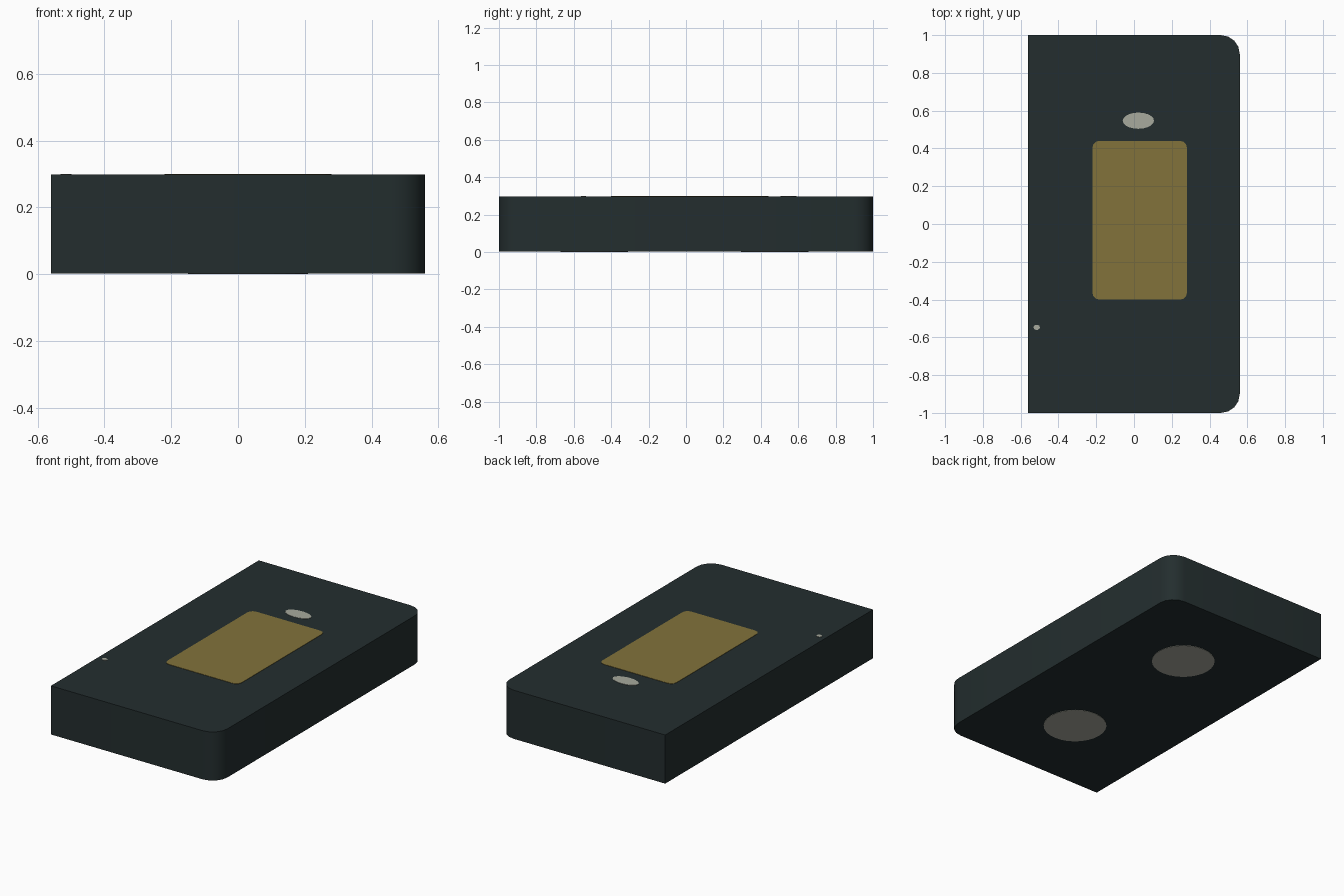
import bpy, bmesh, math

if "Cube" in bpy.data.objects:
    bpy.data.objects.remove(bpy.data.objects["Cube"])


def material(name, rgb):
    m = bpy.data.materials.new(name)
    m.diffuse_color = (*rgb, 1)
    m.use_nodes = True
    m.node_tree.nodes["Principled BSDF"].inputs["Base Color"].default_value = m.diffuse_color
    return m


dark = material("dark casing", (0.017, 0.027, 0.028))
gold = material("gold label", (0.225, 0.17, 0.043))
grey = material("light grey", (0.39, 0.40, 0.34))


def rounded_outline(x0, x1, y0, y1, radii, steps):
    """Counter-clockwise outline; radii start at the lower left corner."""
    corners = [(x0, y0, 1, 1), (x1, y0, -1, 1), (x1, y1, -1, -1), (x0, y1, 1, -1)]
    pts = []
    for i, ((x, y, sx, sy), r) in enumerate(zip(corners, radii)):
        if r == 0:
            pts.append((x, y))
            continue
        for k in range(steps + 1):
            a = math.pi * (1 + i / 2) + math.pi / 2 * k / steps
            pts.append((x + sx * r + r * math.cos(a), y + sy * r + r * math.sin(a)))
    return pts


def ellipse(cx, cy, rx, ry, n):
    return [(cx + rx * math.cos(2 * math.pi * i / n),
             cy + ry * math.sin(2 * math.pi * i / n)) for i in range(n)]


def slab(name, outline, z0, z1, mat):
    bm = bmesh.new()
    low = [bm.verts.new((x, y, z0)) for x, y in outline]
    high = [bm.verts.new((x, y, z1)) for x, y in outline]
    bm.faces.new(low[::-1])
    bm.faces.new(high)
    n = len(outline)
    for i in range(n):
        j = (i + 1) % n
        bm.faces.new((low[i], low[j], high[j], high[i]))
    me = bpy.data.meshes.new(name)
    bm.to_mesh(me)
    bm.free()
    me.materials.append(mat)
    ob = bpy.data.objects.new(name, me)
    bpy.context.collection.objects.link(ob)
    return ob


T = 0.002  # plate thickness

# Casing, rounded on the two right-hand corners only
casing = slab("casing", rounded_outline(-0.56, 0.56, -1, 1, (0, 0.1, 0.1, 0), 4),
              T, 0.3 - T, dark)
bpy.context.view_layer.objects.active = casing
casing.select_set(True)
bpy.ops.object.shade_smooth_by_angle(angle=math.radians(40))

# Top label, indicator and small dot
slab("label", rounded_outline(-0.22, 0.28, -0.40, 0.44, (0.035,) * 4, 3), 0.3 - T, 0.3, gold)
slab("indicator", ellipse(0.023, 0.547, 0.083, 0.043, 20), 0.3 - T, 0.3, grey)
slab("small_dot", ellipse(-0.515, -0.547, 0.017, 0.014, 10), 0.3 - T, 0.3, grey)

# Round pads underneath
for name, y in (("pad_front", -0.49), ("pad_back", 0.475)):
    slab(name, ellipse(0.03, y, 0.18, 0.18, 28), 0, T, grey)
